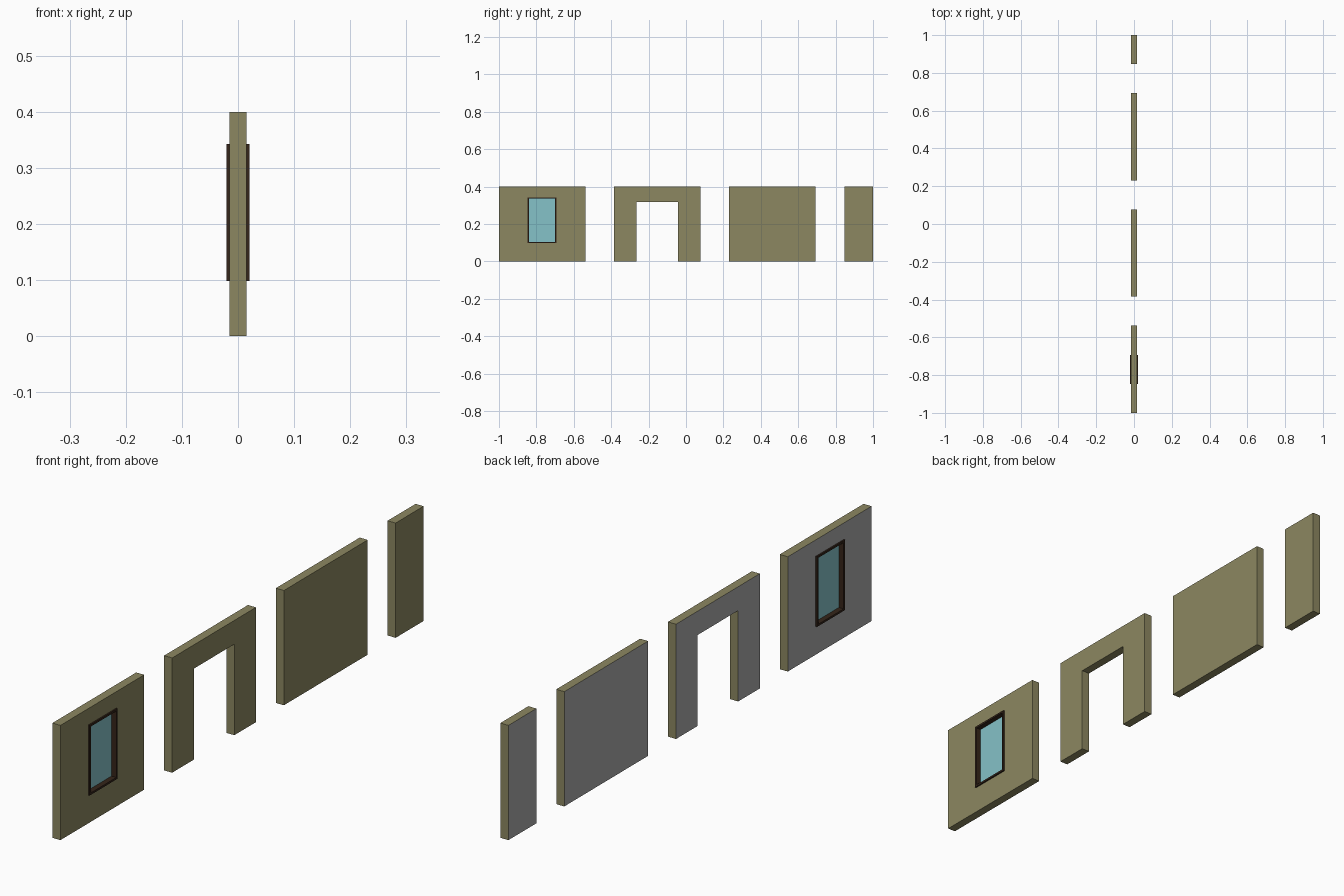
import bpy, bmesh

if "Cube" in bpy.data.objects:
    bpy.data.objects.remove(bpy.data.objects["Cube"])

U = 2 / 13            # grid module: panels are 3 modules wide, gaps 1
H = 2.6 * U           # wall height
T = 0.1 * U           # half wall thickness


def material(name, rgb):
    m = bpy.data.materials.new(name)
    m.diffuse_color = (*rgb, 1)
    m.use_nodes = True
    m.node_tree.nodes["Principled BSDF"].inputs["Base Color"].default_value = m.diffuse_color
    return m


OLIVE = material("olive_plaster", (0.265, 0.245, 0.12))
GREY = material("grey_plaster", (0.4, 0.4, 0.4))
WOOD = material("dark_wood", (0.035, 0.018, 0.01))
GLASS = material("blue_glass", (0.235, 0.54, 0.58))


def rect(y0, y1, z0, z1):
    return [(y0, z0), (y1, z0), (y1, z1), (y0, z1)]


def finish(bm, name, mats):
    bmesh.ops.recalc_face_normals(bm, faces=bm.faces)
    # second material goes on the face looking towards -x
    if len(mats) > 1:
        for f in bm.faces:
            f.material_index = int(f.normal.x < -0.9)
    mesh = bpy.data.meshes.new(name)
    bm.to_mesh(mesh)
    bm.free()
    for m in mats:
        mesh.materials.append(m)
    obj = bpy.data.objects.new(name, mesh)
    bpy.context.collection.objects.link(obj)
    return obj


def slab(name, profile, half, mats):
    """Extrude a (y, z) outline symmetrically along x."""
    bm = bmesh.new()
    face = bm.faces.new([bm.verts.new((-half, y, z)) for y, z in profile])
    new = bmesh.ops.extrude_face_region(bm, geom=[face], use_keep_orig=True)["geom"]
    verts = [v for v in new if isinstance(v, bmesh.types.BMVert)]
    bmesh.ops.translate(bm, verts=verts, vec=(2 * half, 0, 0))
    return finish(bm, name, mats)


def ring(name, outer, inner, half, mats):
    """Slab with a rectangular opening right through it."""
    bm = bmesh.new()
    loops = [[bm.verts.new((x, y, z)) for y, z in r]
             for x, r in ((-half, outer), (half, outer), (half, inner), (-half, inner))]
    for a, b in zip(loops, loops[1:] + loops[:1]):
        for i in range(4):
            j = (i + 1) % 4
            bm.faces.new((a[i], a[j], b[j], b[i]))
    return finish(bm, name, mats)


# window wall: panel, frame and pane
w0, w1, z0, z1 = -5.5 * U, -4.5 * U, 0.098, 0.343
B = 0.007
opening = rect(w0, w1, z0, z1)
inner = rect(w0 + B, w1 - B, z0 + B, z1 - B)
ring("window_wall", rect(-1, -1 + 3 * U, 0, H), opening, T, (OLIVE, GREY))
ring("window_frame", opening, inner, 0.0205, (WOOD,))
slab("window_pane", inner, 0.002, (GLASS,))

# doorway wall
c, dw, dh = -U, 0.1115, 0.317
a, b = c - 1.5 * U, c + 1.5 * U
slab("doorway_wall",
     [(a, 0), (c - dw, 0), (c - dw, dh), (c + dw, dh), (c + dw, 0), (b, 0), (b, H), (a, H)],
     T, (OLIVE, GREY))

# plain wall and narrow wall
slab("plain_wall", rect(1.5 * U, 4.5 * U, 0, H), T, (OLIVE, GREY))
slab("narrow_wall", rect(5.5 * U, 1, 0, H), T, (OLIVE, GREY))
